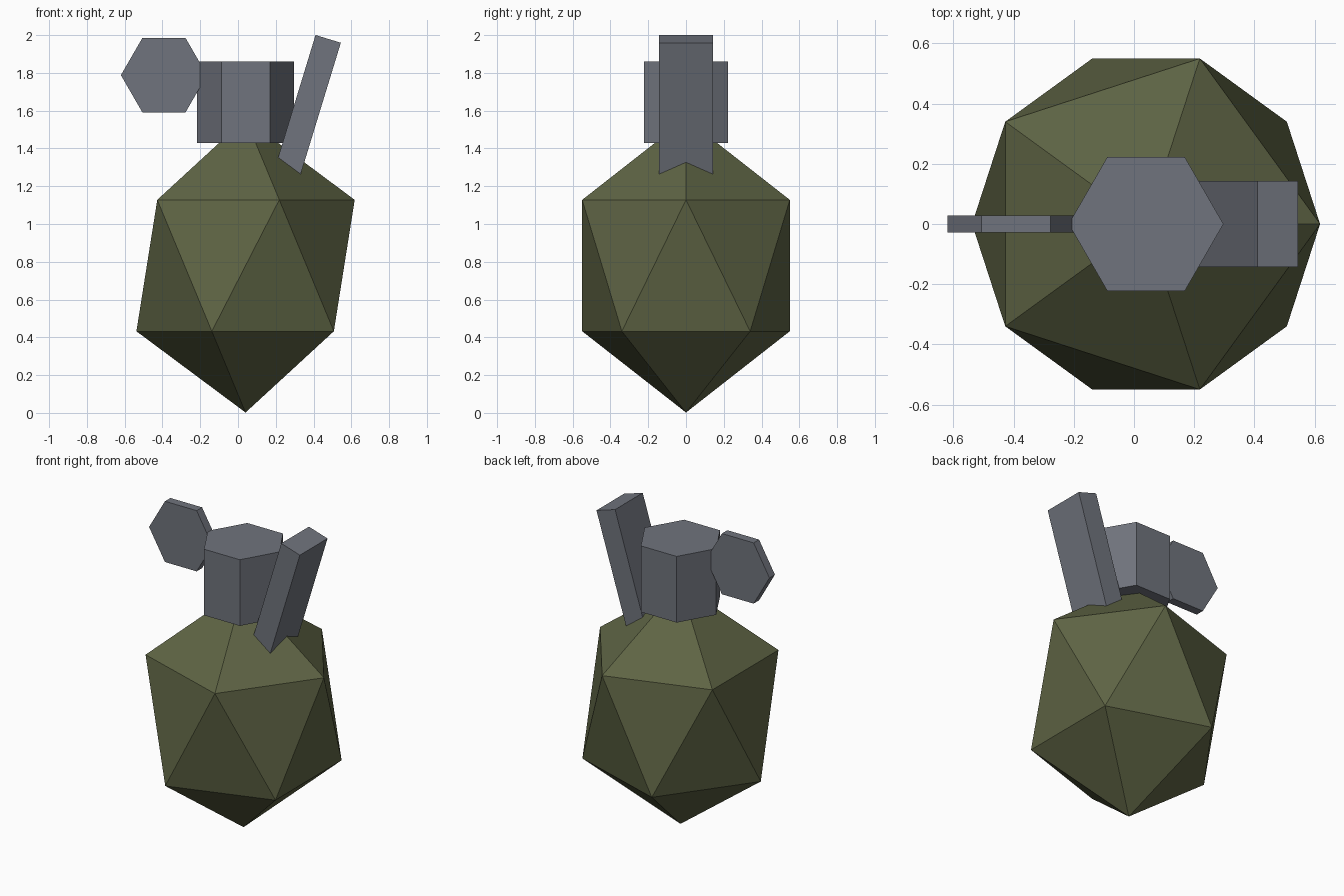
import bpy, math
from mathutils import Matrix, Vector

if "Cube" in bpy.data.objects:
    bpy.data.objects.remove(bpy.data.objects["Cube"])


def material(name, rgb):
    m = bpy.data.materials.new(name)
    m.diffuse_color = (*rgb, 1)
    m.use_nodes = True
    m.node_tree.nodes["Principled BSDF"].inputs["Base Color"].default_value = m.diffuse_color
    return m


OLIVE = material("olive green", (0.112, 0.127, 0.058))
STEEL = material("steel grey", (0.162, 0.174, 0.205))
AXIS_X = 0.04


def finish(name, mat):
    ob = bpy.context.object
    ob.name = name
    ob.data.materials.append(mat)
    return ob


def hex_prism(name, radius, depth, location, matrix=Matrix()):
    """Six-sided prism with two corners on the x axis."""
    bpy.ops.mesh.primitive_cylinder_add(vertices=6, radius=radius, depth=depth)
    ob = finish(name, STEEL)
    ob.data.transform(matrix @ Matrix.Rotation(math.radians(30), 4, 'Z'))
    ob.location = location
    return ob


# Body: stretched icosahedron
bpy.ops.mesh.primitive_ico_sphere_add(subdivisions=1, radius=1, location=(AXIS_X, 0, 0.78))
body = finish("body", OLIVE)
body.scale = (0.646, 0.646, 0.778)

# Neck: upright hexagonal prism
hex_prism("neck", 0.257, 0.43, (AXIS_X, 0, 1.645))

# Pull ring: thin hexagonal disc facing front and back
hex_prism("pull_ring", 0.228, 0.056, (-0.392, 0, 1.788),
          Matrix.Rotation(math.radians(90), 4, 'X'))

# Lever: slanted bar whose lower end sinks into the body
LENGTH, TILT = 0.86, math.radians(17)
top = Vector((0.4775, 0, 1.98))
along = Vector((math.sin(TILT), 0, math.cos(TILT)))
bpy.ops.mesh.primitive_cube_add(size=1, location=top - along * LENGTH / 2,
                                rotation=(0, TILT, 0))
lever = finish("lever", STEEL)
lever.scale = (0.14, 0.284, LENGTH)
